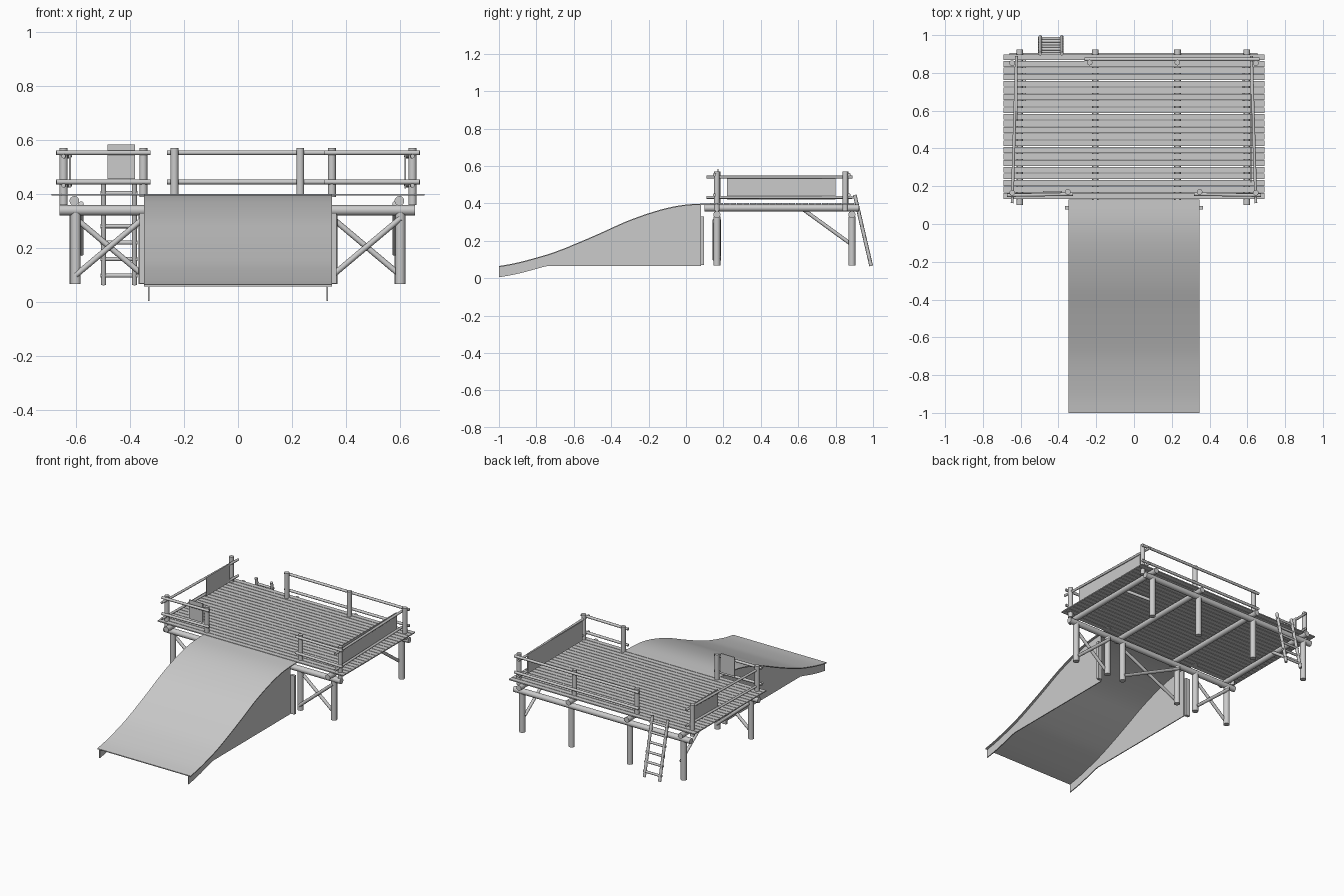
import bpy, bmesh, math
from mathutils import Vector

if "Cube" in bpy.data.objects:
    bpy.data.objects.remove(bpy.data.objects["Cube"])


def finish(name, bm, smooth=False):
    bmesh.ops.recalc_face_normals(bm, faces=bm.faces[:])
    me = bpy.data.meshes.new(name)
    bm.to_mesh(me)
    bm.free()
    ob = bpy.data.objects.new(name, me)
    bpy.context.collection.objects.link(ob)
    if smooth:
        bpy.context.view_layer.objects.active = ob
        ob.select_set(True)
        bpy.ops.object.shade_smooth_by_angle(angle=math.radians(40))
        ob.select_set(False)
    return ob


def log(name, a, b, r, sides=14):
    """Round timber between two points."""
    a, b = Vector(a), Vector(b)
    bm = bmesh.new()
    bmesh.ops.create_cone(bm, cap_ends=True, segments=sides, radius1=r, radius2=r, depth=(b - a).length)
    rot = (b - a).to_track_quat('Z', 'Y').to_matrix()
    for v in bm.verts:
        v.co = rot @ v.co + (a + b) / 2
    return finish(name, bm, True)


def box(name, lo, hi):
    bm = bmesh.new()
    bmesh.ops.create_cube(bm, size=1)
    for v in bm.verts:
        v.co = Vector([(lo[i] + hi[i]) / 2 + v.co[i] * (hi[i] - lo[i]) for i in range(3)])
    return finish(name, bm)


def strip(name, top, bottom, x0, x1, smooth=True):
    """Solid between two matching (y, z) curves, extruded from x0 to x1."""
    bm = bmesh.new()
    rings = [[bm.verts.new(p) for p in ((x0, *t), (x1, *t), (x1, *b), (x0, *b))]
             for t, b in zip(top, bottom)]
    for r, s in zip(rings, rings[1:]):
        for i in range(4):
            j = (i + 1) % 4
            bm.faces.new((r[i], r[j], s[j], s[i]))
    bm.faces.new(rings[0])
    bm.faces.new(rings[-1])
    return finish(name, bm, smooth)


# Ramp profile, smoothed through a few points
pts = [(-1, .065), (-.92, .079), (-.82, .104), (-.71, .137), (-.6, .18), (-.46, .24),
       (-.32, .303), (-.19, .350), (-.08, .38), (.02, .395), (.13, .399)]
curve = []
for i in range(len(pts) - 1):
    p0, p1, p2, p3 = (Vector(pts[max(0, min(len(pts) - 1, i + k))]) for k in (-1, 0, 1, 2))
    for k in range(4):
        t = k / 4
        curve.append(0.5 * (2 * p1 + (p2 - p0) * t + (2 * p0 - 5 * p1 + 4 * p2 - p3) * t * t
                            + (3 * p1 - p0 - 3 * p2 + p3) * t ** 3))
curve.append(Vector(pts[-1]))
strip("ramp_surface", curve, [c - Vector((0, .006)) for c in curve], -.347, .347)
side = [c for c in curve if c.y and c.x < .09]
for s in (-1, 1):
    strip("ramp_side_panel", [c - Vector((0, .003)) for c in side],
          [Vector((c.x, min(c.y - .06, .065))) for c in side], s * .33 - .003, s * .33 + .003)
    # upright at the back of the ramp
    box("ramp_upright", (s * .35 - .015, .078, .07), (s * .35 + .015, .096, .33))

# Deck planks
n = 22
pitch = .77 / n
for i in range(n):
    y = .13 + i * pitch
    box("deck_plank", (-.69, y + .002, .394), (.69, y + pitch - .002, .401))

# Beams and joists
FY, BY = .165, .887
for y in (FY, BY):
    log("cross_beam", (-.66, y, .34), (.655, y, .34), .019)
JOISTS = (-.605, -.205, .23, .597)
for x in JOISTS:
    log("joist", (x, .10, .375), (x, .925, .375), .018)
    log("back_leg", (x, BY, .068), (x, BY, .33), .019)
FRONT = (-.6, -.35, -.205, .23, .35, .6)
for x in FRONT:
    log("front_leg", (x, FY, .068), (x, FY, .33), .019)

# Crossed braces between the front legs
for a, b in ((-.6, -.35), (-.205, .23), (.35, .6)):
    log("front_brace", (a, FY - .012, .10), (b, FY - .012, .31), .0105, 10)
    log("front_brace", (a, FY + .012, .31), (b, FY + .012, .10), .0105, 10)
# Slanted braces to the back legs
for s in (-1, 1):
    log("side_brace", (s * .58, .63, .365), (s * .58, .885, .18), .010, 10)

# Railing posts
for x, y in ((-.645, .165), (-.35, .17), (.347, .17), (.645, .165),
             (-.645, .852), (-.235, .855), (.23, .855), (.645, .852)):
    low = .36 if abs(x) > .6 else .39
    log("rail_post", (x, y, low), (x, y, .57), .015)

# Rails
for z in (.445, .553):
    log("front_rail_left", (-.672, .152, z), (-.323, .158, z), .009, 10)
    log("front_rail_right", (.318, .158, z), (.672, .152, z), .009, 10)
    log("back_rail", (-.262, .872, z), (.665, .872, z), .009, 10)
    log("side_rail_left", (-.645, .11, z - .013), (-.622, .89, z - .013), .008, 10)
    log("side_rail_right", (.645, .11, z - .013), (.622, .89, z - .013), .008, 10)

# Boards fixed to the railings
box("board_right", (.616, .22, .42), (.622, .80, .55))
box("board_left", (-.624, .55, .425), (-.618, .80, .55))
box("board_front", (-.483, .168, .455), (-.38, .174, .583))

# Ladder at the back
bot, top = Vector((0, .99, .065)), Vector((0, .902, .445))
for x in (-.497, -.383):
    log("ladder_rail", bot + Vector((x, 0, 0)), top + Vector((x, 0, 0)), .010, 10)
for i in range(6):
    p = bot.lerp(top, .09 + i * .16)
    log("ladder_rung", (-.508, p.y, p.z), (-.372, p.y, p.z), .008, 10)
